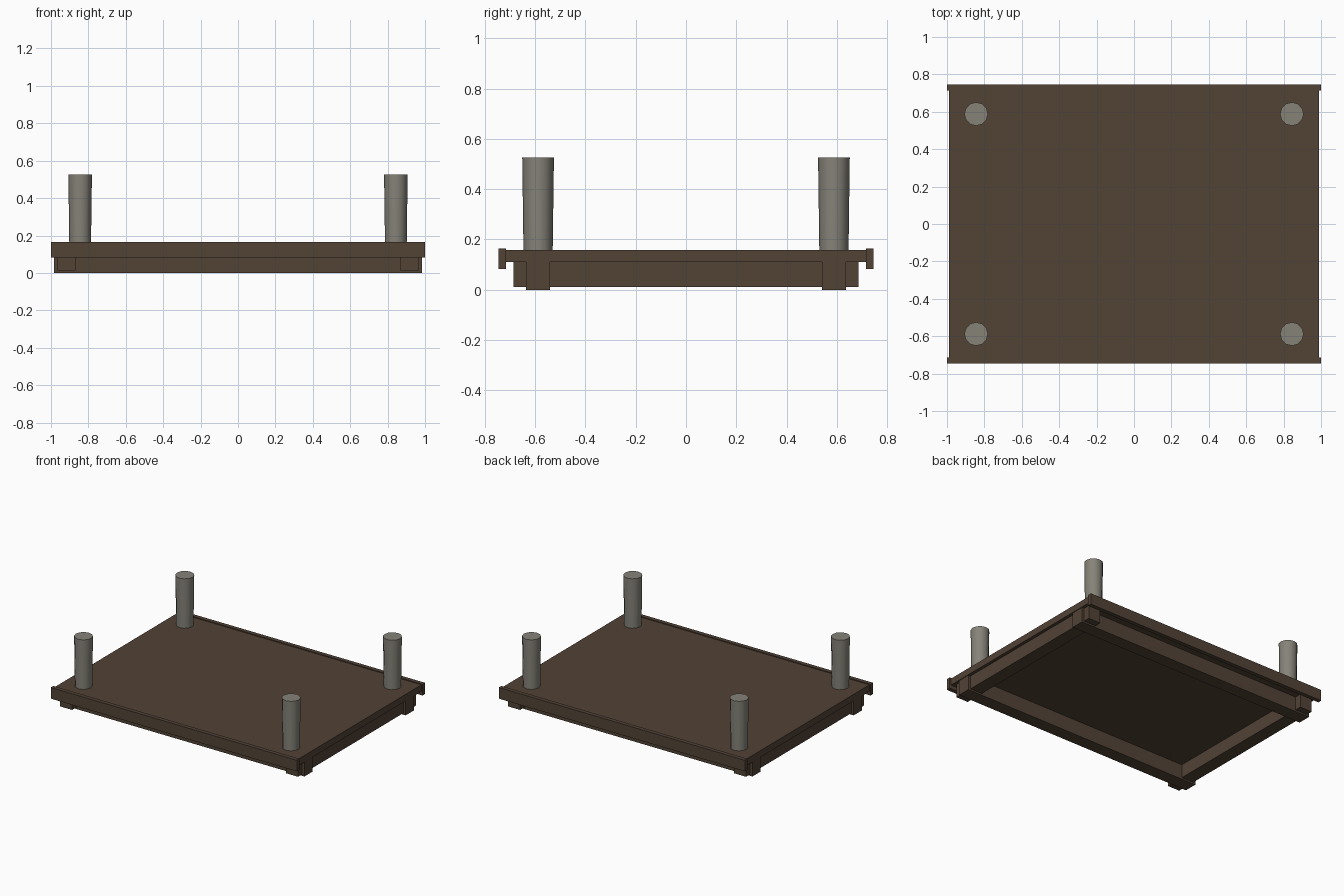
import bpy, math

if "Cube" in bpy.data.objects:
    bpy.data.objects.remove(bpy.data.objects["Cube"])


def material(name, rgb):
    m = bpy.data.materials.new(name)
    m.diffuse_color = (*rgb, 1)
    m.use_nodes = True
    m.node_tree.nodes["Principled BSDF"].inputs["Base Color"].default_value = m.diffuse_color
    return m


wood = material("dark_brown_wood", (0.084, 0.056, 0.037))
stone = material("warm_grey", (0.238, 0.225, 0.190))


def box(name, x, y, z):
    """Box from (min, max) ranges on each axis."""
    r = (x, y, z)
    bpy.ops.mesh.primitive_cube_add(size=1, location=[(a + b) / 2 for a, b in r])
    o = bpy.context.object
    o.name = name
    o.scale = [b - a for a, b in r]
    bpy.ops.object.transform_apply(location=False, rotation=False, scale=True)
    o.data.materials.append(wood)
    return o


def span(centre, width):
    return (centre - width / 2, centre + width / 2)


# Deck panel
box("deck", (-0.99, 0.99), (-0.715, 0.715), (0.11, 0.159))

for s, side in ((-1, "front"), (1, "back")):
    # Raised lip along each long edge
    box(side + "_lip", (-1, 1), span(s * 0.73, 0.03), (0.083, 0.165))
    # Long rail below the deck, its ends poking out past the cross rails
    box(side + "_rail", (-0.985, 0.985), span(s * 0.588, 0.096), (0, 0.11))

for s, side in ((-1, "left"), (1, "right")):
    # Cross rails, lapped with the long rails
    box(side + "_rail", span(s * 0.918, 0.098), (-0.685, 0.685), (0.012, 0.11))

# Corner posts, slightly wider at the top
for sx, nx in ((-1, "left"), (1, "right")):
    for sy, ny in ((-1, "front"), (1, "back")):
        z0, z1 = 0.15, 0.525
        bpy.ops.mesh.primitive_cone_add(
            vertices=12, radius1=0.058, radius2=0.063, depth=z1 - z0,
            location=(sx * 0.844, sy * 0.588, (z0 + z1) / 2))
        post = bpy.context.object
        post.name = f"{ny}_{nx}_post"
        post.data.materials.append(stone)
        bpy.ops.object.shade_smooth_by_angle(angle=math.radians(40))
